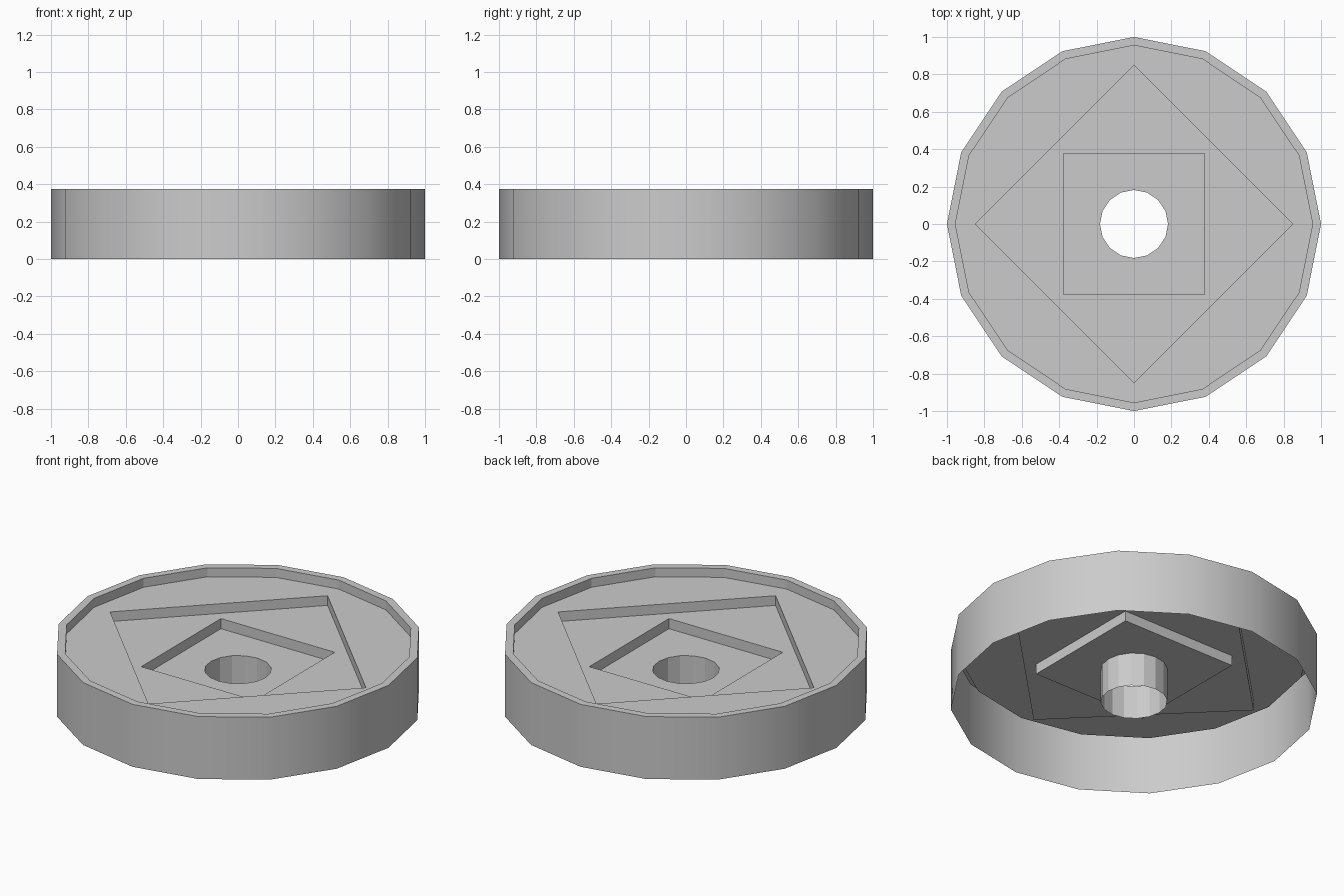
import bpy
import bmesh
from math import cos, sin, pi

if "Cube" in bpy.data.objects:
    bpy.data.objects.remove(bpy.data.objects["Cube"])

SIDES = 16

grey = bpy.data.materials.new("plain grey")
grey.use_nodes = True
colour = (0.6, 0.6, 0.6, 1)
grey.diffuse_color = colour
grey.node_tree.nodes["Principled BSDF"].inputs["Base Color"].default_value = colour


# Outline shapes: distance from the axis in each direction
def circle(size):
    return lambda a: size


def diamond(size):
    return lambda a: size / (abs(cos(a)) + abs(sin(a)))


def square(size):
    return lambda a: size / max(abs(cos(a)), abs(sin(a)))


def loft(name, rings, smooth=False):
    """Skin a stack of (outline, height) rings into one thin shell."""
    bm = bmesh.new()
    loops = []
    for outline, z in rings:
        angles = [2 * pi * i / SIDES for i in range(SIDES)]
        loops.append([bm.verts.new((outline(a) * cos(a), outline(a) * sin(a), z))
                      for a in angles])
    for low, high in zip(loops, loops[1:]):
        for i in range(SIDES):
            j = (i + 1) % SIDES
            face = bm.faces.new((low[i], low[j], high[j], high[i]))
            face.smooth = smooth
    # Merge the coplanar strips into clean flat faces
    bmesh.ops.dissolve_limit(bm, angle_limit=0.01, verts=bm.verts, edges=bm.edges)
    mesh = bpy.data.meshes.new(name)
    bm.to_mesh(mesh)
    bm.free()
    mesh.materials.append(grey)
    obj = bpy.data.objects.new(name, mesh)
    bpy.context.collection.objects.link(obj)
    return obj


TOP, TRAY, MIDDLE, FLOOR = 0.375, 0.321, 0.263, 0.202

# Smooth outer wall, open underneath
loft("outer_wall", [(circle(1), 0), (circle(1), TOP)], smooth=True)

# Rim and shallow round tray
loft("rim", [(circle(1), TOP), (circle(0.955), TOP), (circle(0.955), TRAY)])
loft("round_tray", [(circle(0.955), TRAY), (diamond(0.85), TRAY)])

# Diamond recess, then square recess inside it
loft("diamond_recess", [(diamond(0.85), TRAY), (diamond(0.85), MIDDLE),
                        (square(0.378), MIDDLE)])
loft("square_recess", [(square(0.378), MIDDLE), (square(0.378), FLOOR),
                       (circle(0.182), FLOOR)])

# Central through hole, a thin tube down to the base
loft("centre_tube", [(circle(0.182), FLOOR), (circle(0.182), 0)])
